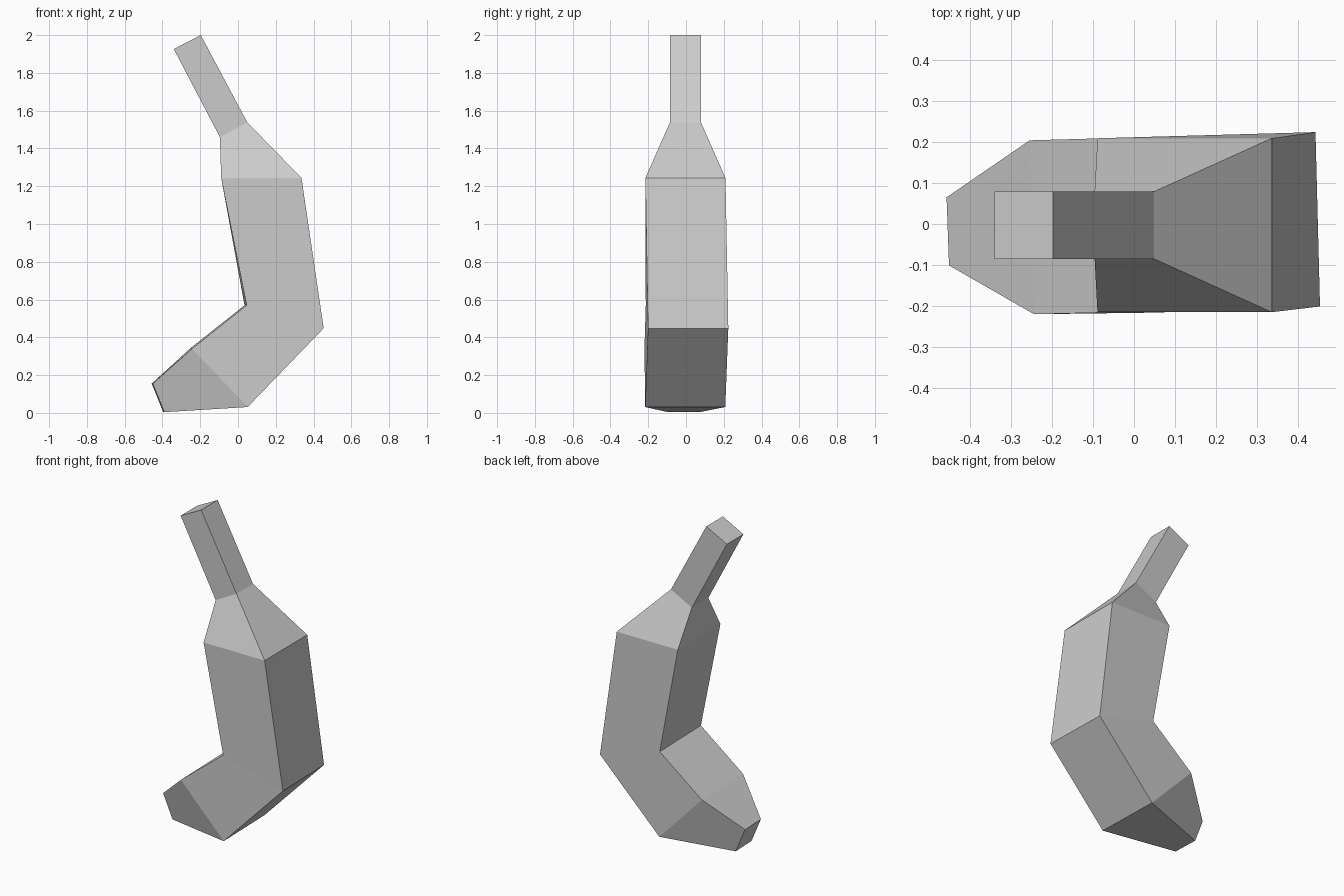
import bpy, bmesh

if "Cube" in bpy.data.objects:
    bpy.data.objects.remove(bpy.data.objects["Cube"])

# Cross-sections along the bent fruit:
# inner x, inner z, outer x, outer z, front y, back y, sideways skew, yaw shift
SECTIONS = [
    (-0.454, 0.155, -0.393, 0.004, -0.098, 0.068, 0.006, 0.003),  # blunt tip
    (-0.249, 0.340, 0.046, 0.031, -0.218, 0.206, 0.011, 0.002),
    (0.040, 0.570, 0.448, 0.448, -0.207, 0.218, 0.011, 0.006),    # bend
    (-0.089, 1.244, 0.336, 1.244, -0.215, 0.209, 0.0, 0.0),       # shoulder
    (-0.096, 1.460, 0.049, 1.538, -0.085, 0.079, 0.0, 0.0),       # neck
    (-0.340, 1.926, -0.197, 2.000, -0.085, 0.079, 0.0, 0.0),      # stem end
]


def add_ring(bm, xi, zi, xo, zo, yf, yb, skew, yaw):
    h = skew / 2
    corners = [(xi + h, yf - yaw, zi), (xo + h, yf + yaw, zo),
               (xo - h, yb + yaw, zo), (xi - h, yb - yaw, zi)]
    return [bm.verts.new(c) for c in corners]


# Four-sided loft, capped at both ends
bm = bmesh.new()
rings = [add_ring(bm, *s) for s in SECTIONS]
for a, b in zip(rings, rings[1:]):
    for i in range(4):
        j = (i + 1) % 4
        bm.faces.new((a[i], a[j], b[j], b[i]))
bm.faces.new(rings[0][::-1])
bm.faces.new(rings[-1])
bmesh.ops.recalc_face_normals(bm, faces=bm.faces)

mesh = bpy.data.meshes.new("banana")
bm.to_mesh(mesh)
bm.free()
banana = bpy.data.objects.new("banana", mesh)
bpy.context.collection.objects.link(banana)
